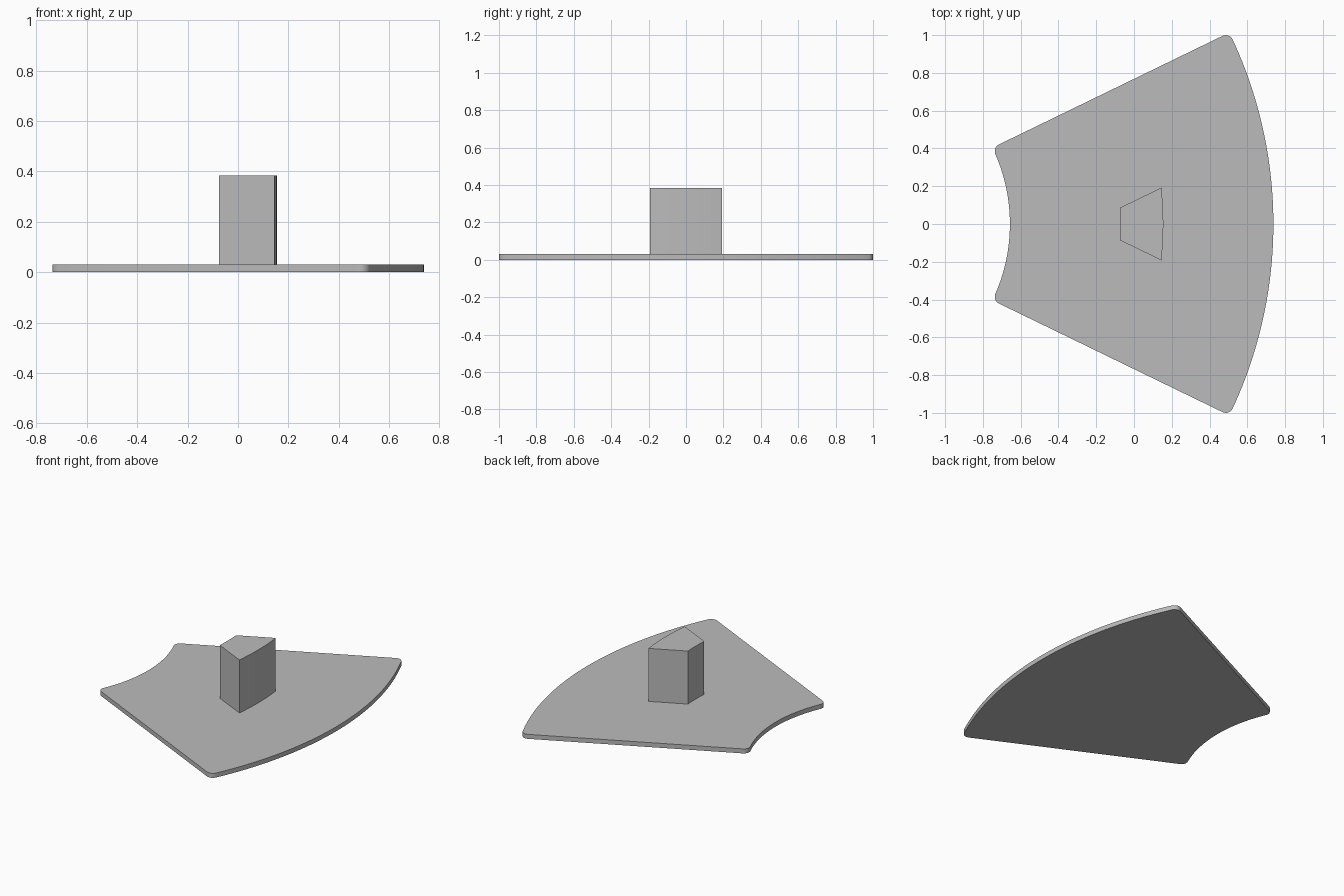
import bpy, bmesh, math
from mathutils import Vector

cube = bpy.data.objects.get("Cube")
if cube:
    bpy.data.objects.remove(cube, do_unlink=True)

CENTRE_X = -1.582               # common centre of all the arcs
HALF = math.radians(25.9)       # half the sector angle

grey = bpy.data.materials.new("light_grey")
grey.use_nodes = True
grey.diffuse_color = (0.5, 0.5, 0.5, 1)
grey.node_tree.nodes["Principled BSDF"].inputs["Base Color"].default_value = (0.5, 0.5, 0.5, 1)


def arc(cx, cy, radius, start, end, steps):
    return [Vector((cx + radius * math.cos(start + (end - start) * i / steps),
                    cy + radius * math.sin(start + (end - start) * i / steps)))
            for i in range(steps + 1)]


def prism(name, outline, z0, z1):
    """Extrude a flat outline between two heights."""
    bm = bmesh.new()
    base = bm.faces.new([bm.verts.new((p.x, p.y, z0)) for p in outline])
    top = bmesh.ops.extrude_face_region(bm, geom=[base])["geom"]
    bmesh.ops.translate(bm, vec=(0, 0, z1 - z0),
                        verts=[v for v in top if isinstance(v, bmesh.types.BMVert)])
    bmesh.ops.recalc_face_normals(bm, faces=bm.faces)
    mesh = bpy.data.meshes.new(name)
    bm.to_mesh(mesh)
    bm.free()
    mesh.materials.append(grey)
    obj = bpy.data.objects.new(name, mesh)
    bpy.context.collection.objects.link(obj)
    bpy.ops.object.select_all(action="DESELECT")
    obj.select_set(True)
    bpy.context.view_layer.objects.active = obj
    bpy.ops.object.shade_smooth_by_angle(angle=math.radians(30))
    return obj


def mirrored(half):
    """Close an upper half outline with its mirror image across y = 0."""
    return half + [Vector((p.x, -p.y)) for p in reversed(half) if p.y > 1e-6]


def rounded_sector(inner, outer, fillet):
    # outer arc, then a fillet tangent to it and to the straight side
    a = HALF - math.asin(fillet / (outer - fillet))
    d = outer - fillet
    half = arc(CENTRE_X, 0, outer, 0, a, 24)[:-1]
    half += arc(CENTRE_X + d * math.cos(a), d * math.sin(a), fillet,
                a, HALF + math.pi / 2, 8)
    # matching fillet at the inner arc
    b = HALF - math.asin(fillet / (inner + fillet))
    d = inner + fillet
    half += arc(CENTRE_X + d * math.cos(b), d * math.sin(b), fillet,
                HALF + math.pi / 2, b + math.pi, 8)
    half += arc(CENTRE_X, 0, inner, b, 0, 16)[1:]
    # the two end points lie on the mirror line and are kept once
    return mirrored(half)


# Thin sector-shaped plate
prism("base_plate", rounded_sector(0.925, 2.32, 0.04), 0, 0.03)

# Upright block whose curved faces share the plate's centre
front_arc = arc(CENTRE_X, 0, 1.737, 0, math.asin(0.192 / 1.737), 8)
back_arc = arc(CENTRE_X, 0, 1.51, math.asin(0.086 / 1.51), 0, 4)
prism("upright_block", mirrored(front_arc + back_arc), 0.03, 0.384)
